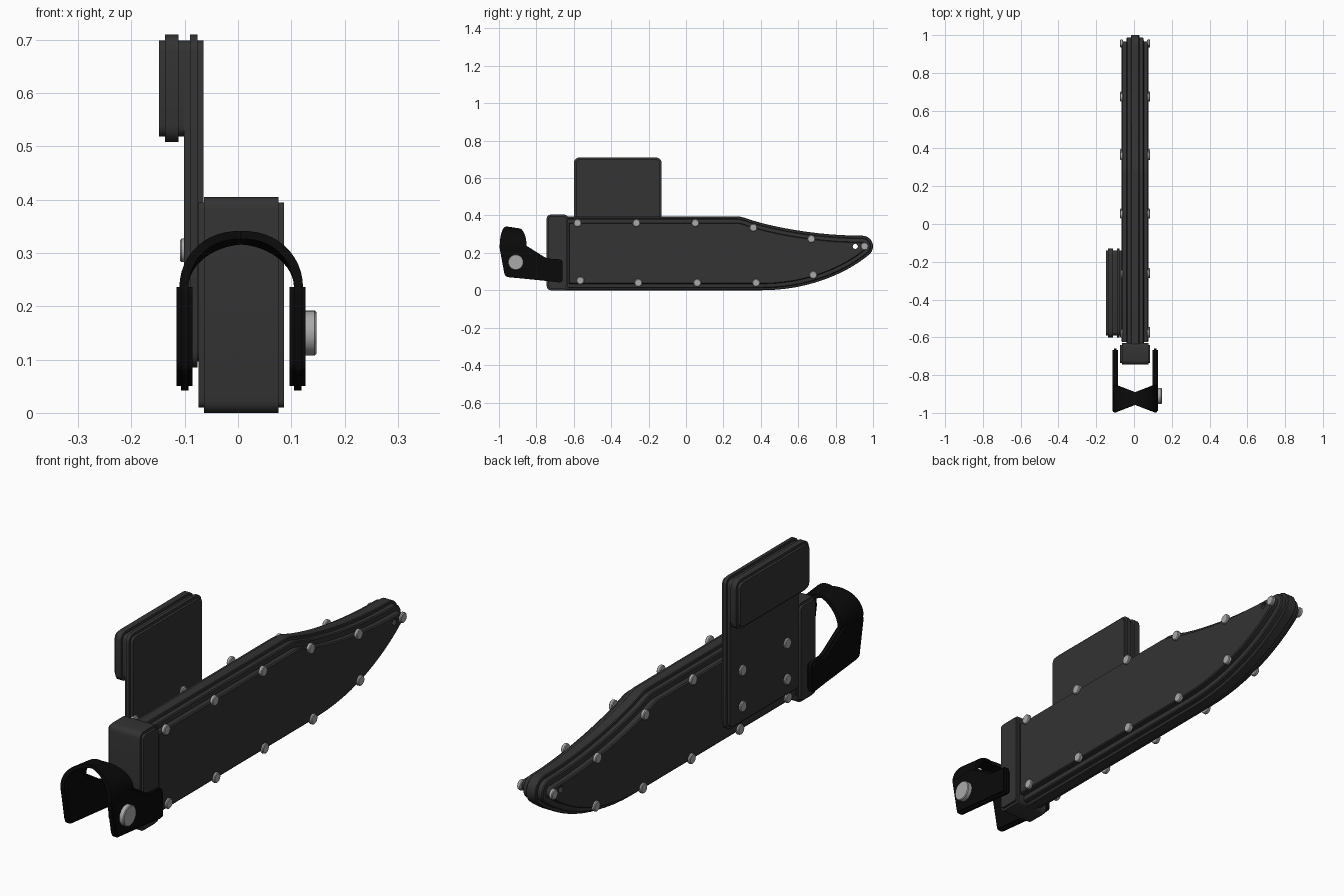
import bpy, bmesh, math
from mathutils import Vector
from mathutils.geometry import interpolate_bezier

cube = bpy.data.objects.get("Cube")
if cube:
    bpy.data.objects.remove(cube, do_unlink=True)


def material(name, value, rough):
    m = bpy.data.materials.new(name)
    m.use_nodes = True
    m.diffuse_color = (value, value, value, 1)
    bsdf = m.node_tree.nodes["Principled BSDF"]
    bsdf.inputs["Base Color"].default_value = (value, value, value, 1)
    bsdf.inputs["Roughness"].default_value = rough
    return m


LEATHER = material("dark grey leather", 0.033, 0.7)
STRAP = material("black strap", 0.003, 0.7)
METAL = material("grey metal", 0.4, 0.5)


def curve(*pts, n=10):
    """Bezier segment through start, two handles and end, without its end point."""
    return interpolate_bezier(*[Vector(p) for p in pts], n)[:-1]


def arc(y, z, r, a0, a1, n):
    """Points on a circle arc, angles in degrees, without the end point."""
    angles = [math.radians(a0 + (a1 - a0) * k / n) for k in range(n)]
    return [Vector((y + r * math.cos(a), z + r * math.sin(a))) for a in angles]


def rounded(pts, r):
    """Round every corner of a polygon."""
    out = []
    for i, p in enumerate(pts):
        p, a, b = Vector(p), Vector(pts[i - 1]), Vector(pts[(i + 1) % len(pts)])
        start = p + (a - p).normalized() * r
        end = p + (b - p).normalized() * r
        out += interpolate_bezier(start, p.lerp(start, 0.45), p.lerp(end, 0.45), end, 5)
    return out


def box(y0, y1, z0, z1):
    return [(y0, z0), (y1, z0), (y1, z1), (y0, z1)]


def inset(pts, d):
    """Move a counter-clockwise outline inward by d."""
    out = []
    for i, p in enumerate(pts):
        e1 = (p - pts[i - 1]).normalized()
        e2 = (pts[(i + 1) % len(pts)] - p).normalized()
        n1, n2 = Vector((-e1.y, e1.x)), Vector((-e2.y, e2.x))
        out.append(p + (n1 + n2) * (d / (1 + n1.dot(n2))))
    return out


def skin(name, rings, mat, hole=()):
    """Join rings of 3D points with quads, cap both ends, optionally pierced by a tube."""
    bm = bmesh.new()

    def tube(rings):
        loops = [[bm.verts.new(p) for p in ring] for ring in rings]
        for a, b in zip(loops, loops[1:]):
            for i in range(len(a)):
                bm.faces.new((a[i - 1], a[i], b[i], b[i - 1]))
        return loops[0], loops[-1]

    ends = tube(rings)
    if hole:
        for outer, inner in zip(ends, tube(hole)):
            edges = [bm.edges.get((lp[i - 1], lp[i]))
                     for lp in (outer, inner) for i in range(len(lp))]
            bmesh.ops.triangle_fill(bm, edges=edges, use_beauty=True, normal=(1, 0, 0))
    else:
        for end in ends:
            bm.faces.new(end)
    bmesh.ops.recalc_face_normals(bm, faces=bm.faces)
    me = bpy.data.meshes.new(name)
    bm.to_mesh(me)
    bm.free()
    me.materials.append(mat)
    ob = bpy.data.objects.new(name, me)
    bpy.context.collection.objects.link(ob)
    bpy.ops.object.select_all(action="DESELECT")
    ob.select_set(True)
    bpy.context.view_layer.objects.active = ob
    bpy.ops.object.shade_smooth_by_angle(angle=math.radians(35))


def slab(name, outline, steps, mat, hole=()):
    """Side outline (y, z) lofted across x; steps are (x, inset) pairs."""
    rings = [[(x, p.x, p.y) for p in inset(outline, d)] for x, d in steps]
    tube = [[(x, p.x, p.y) for p in hole] for x in (steps[0][0], steps[-1][0])]
    skin(name, rings, mat, tube if hole else ())


def stepped(x0, x1, b):
    """Full-size core with a smaller layer on each face."""
    return [(x0, b), (x0 + b, b), (x0 + b, 0), (x1 - b, 0), (x1 - b, b), (x1, b)]


def disc(name, y, z, r, x0, x1, sides=12):
    b = 0.003
    slab(name, arc(y, z, r, 0, 360, sides),
         [(x0, b), (x0 + b, 0), (x1 - b, 0), (x1, b)], METAL)


MID = 0.006

# Sheath body: stepped layers, widest welt in the middle, lanyard hole near the tip
blade = [Vector((-0.66, 0))]
blade += curve((0.4, 0), (0.68, 0), (0.879, 0.107), (0.9796, 0.1913), n=14)
blade += arc(0.943, 0.235, 0.057, -50, 90, 12)
blade += curve((0.943, 0.292), (0.72, 0.292), (0.5, 0.33), (0.35, 0.375), n=12)
blade += curve((0.35, 0.375), (0.32, 0.385), (0.3, 0.395), (0.27, 0.395), n=5)
blade += [Vector((0.27, 0.395)), Vector((-0.66, 0.395))]
half = [(0.071, 0.038), (0.066, 0.034), (0.046, 0.034), (0.045, 0.016),
        (0.041, 0.012), (0.023, 0.012), (0.022, 0.003), (0.019, 0)]
steps = [(MID - x, d) for x, d in half] + [(MID + x, d) for x, d in reversed(half)]
slab("sheath_body", blade, steps, LEATHER, arc(0.905, 0.235, 0.014, 0, 360, 12))

# Throat block at the mouth of the sheath
slab("throat", rounded(box(-0.745, -0.63, 0, 0.405), 0.022),
     stepped(MID - 0.08, MID + 0.08, 0.01), LEATHER)

# Hanger plate and folded belt flap
slab("hanger_plate", rounded(box(-0.6, -0.13, 0.085, 0.71), 0.03),
     stepped(-0.101, -0.065, 0.011), LEATHER)
slab("belt_flap", rounded(box(-0.6, -0.13, 0.508, 0.71), 0.03),
     stepped(-0.148, -0.101, 0.011), LEATHER)

# Rivets around the edge on both faces
edge = [(-0.58, 0.36), (-0.265, 0.36), (0.05, 0.36), (0.36, 0.335), (0.67, 0.275),
        (0.955, 0.235), (-0.565, 0.052), (-0.255, 0.04), (0.06, 0.04),
        (0.375, 0.04), (0.68, 0.082)]
for y, z in edge:
    for side in (-1, 1):
        disc("edge_rivet", y, z, 0.021, *sorted((MID + side * 0.064, MID + side * 0.08)))

# Rivets on the hanger plate
for y in (-0.51, -0.22):
    for z in (0.157, 0.305):
        disc("hanger_rivet", y, z, 0.022, -0.109, -0.098)

# Strap arms on each side of the mouth
arm = rounded([(-0.968, 0.072), (-0.745, 0.05), (-0.66, 0.04), (-0.66, 0.165),
               (-0.745, 0.17), (-0.86, 0.243), (-1.0, 0.245)], 0.018)
for side in (-1, 1):
    x = MID + side * 0.106
    slab("strap_arm", arm, stepped(x - 0.015, x + 0.015, 0.008), STRAP)

# Arched strap joining the arms, narrowest at the top
rings = []
for k in range(25):
    t = math.pi * k / 24
    c, s = math.cos(t), math.sin(t)
    w = 0.034 + 0.038 * abs(c)
    ring = []
    for rx, rz, dy in ((0.116, 0.1, -w), (0.116, 0.1, w), (0.099, 0.085, w), (0.099, 0.085, -w)):
        ring.append((MID + rx * c, -0.924 + dy, 0.236 + (rz - dy * 0.15) * s))
    rings.append(ring)
skin("strap_arch", rings, STRAP)

# Snap button
disc("snap_button", -0.91, 0.15, 0.042, 0.122, 0.147, sides=20)
